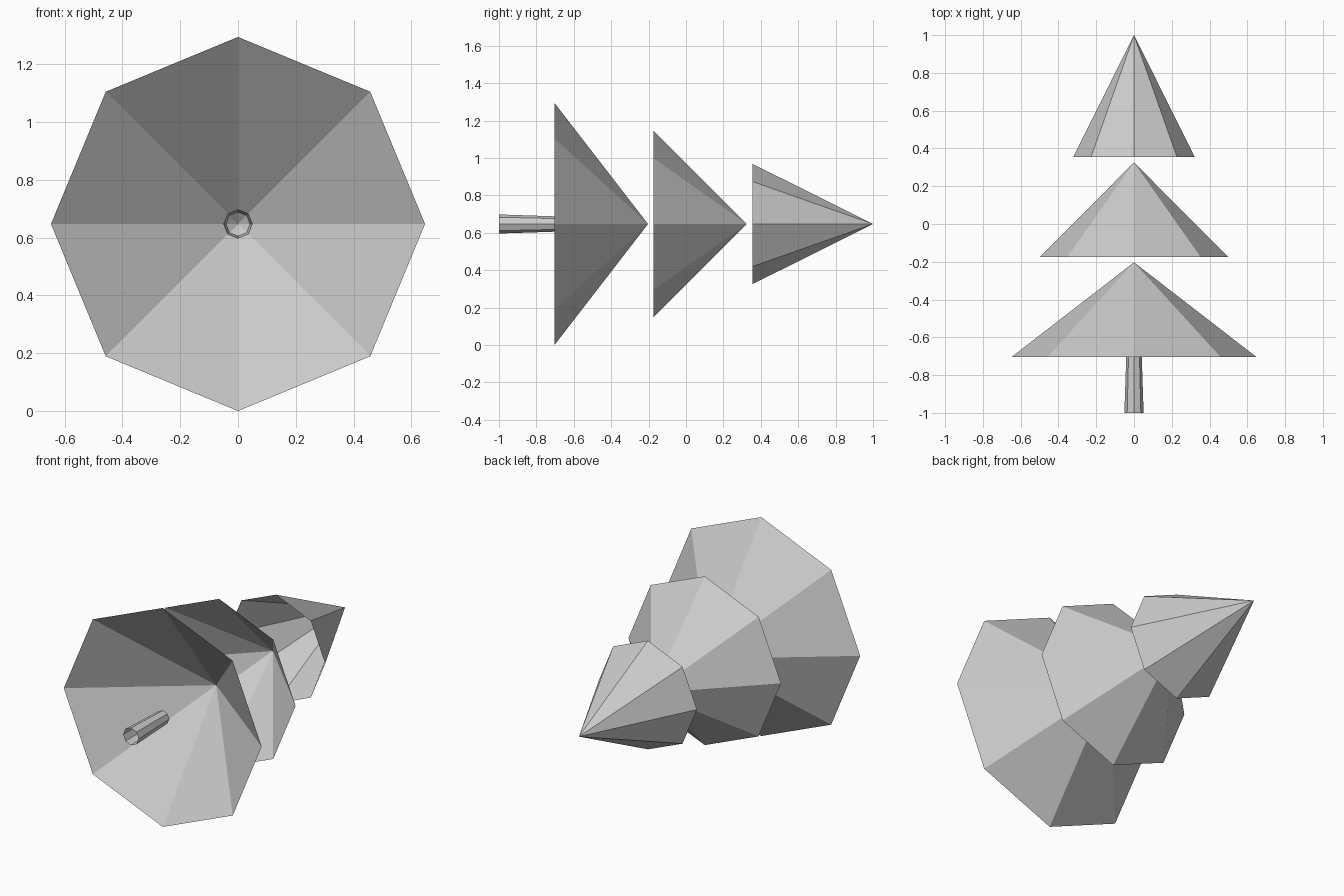
import bpy, bmesh
from math import radians
from mathutils import Matrix

if "Cube" in bpy.data.objects:
    bpy.data.objects.remove(bpy.data.objects["Cube"])

AXIS_Z = 0.647  # height of the tree's lying axis


def shell(name, y0, y1, r0, r1):
    """Open eight-sided cone along y, from radius r0 at y0 to r1 at y1."""
    bm = bmesh.new()
    place = Matrix.Translation((0, (y0 + y1) / 2, AXIS_Z)) @ Matrix.Rotation(radians(-90), 4, 'X')
    bmesh.ops.create_cone(bm, cap_ends=False, segments=8, radius1=r0,
                          radius2=r1, depth=y1 - y0, matrix=place)
    bmesh.ops.remove_doubles(bm, verts=bm.verts, dist=1e-4)
    mesh = bpy.data.meshes.new(name)
    bm.to_mesh(mesh)
    bm.free()
    obj = bpy.data.objects.new(name, mesh)
    bpy.context.collection.objects.link(obj)


# Trunk: open, slightly tapered tube
shell("trunk", -1.0, -0.7, 0.051, 0.041)

# Foliage: three open cones
shell("foliage_lower", -0.703, -0.203, 0.647, 0)
shell("foliage_middle", -0.175, 0.326, 0.499, 0)
shell("foliage_top", 0.356, 1.0, 0.321, 0)
